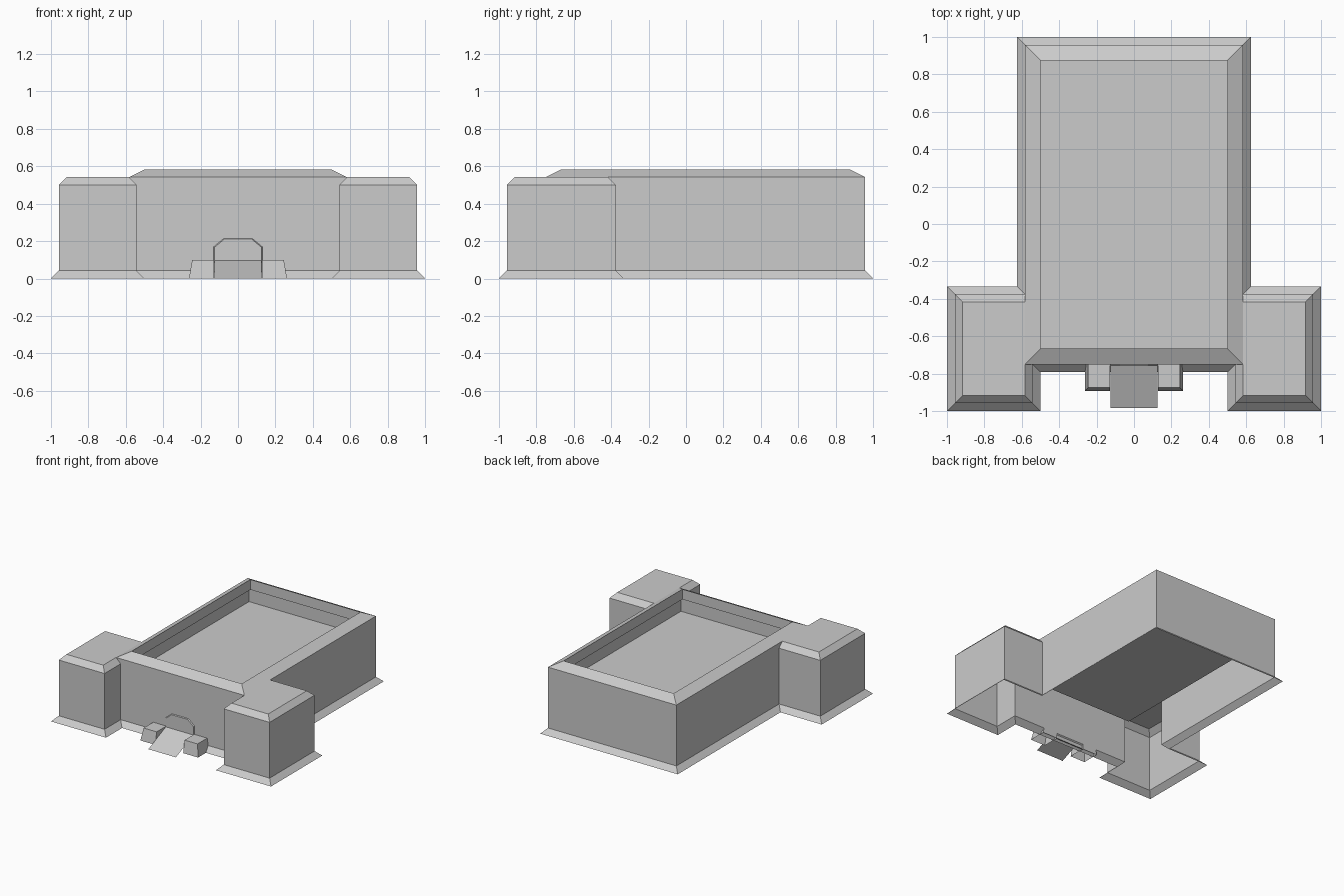
import bpy
import bmesh

if "Cube" in bpy.data.objects:
    bpy.data.objects.remove(bpy.data.objects["Cube"], do_unlink=True)

U = 1 / 24  # building module

stone = bpy.data.materials.new("grey_stone")
stone.use_nodes = True
stone.diffuse_color = (0.6, 0.6, 0.6, 1)
stone.node_tree.nodes["Principled BSDF"].inputs["Base Color"].default_value = (0.6, 0.6, 0.6, 1)


def finish(name, bm):
    bmesh.ops.remove_doubles(bm, verts=bm.verts, dist=0.0005)
    bmesh.ops.recalc_face_normals(bm, faces=bm.faces)
    mesh = bpy.data.meshes.new(name)
    bm.to_mesh(mesh)
    bm.free()
    mesh.materials.append(stone)
    obj = bpy.data.objects.new(name, mesh)
    bpy.context.collection.objects.link(obj)
    return obj


def ring(bm, points, z):
    return [bm.verts.new((x * U, y * U, z * U)) for x, y in points]


def bridge(bm, rings):
    for low, high in zip(rings, rings[1:]):
        n = len(low)
        for i in range(n):
            j = (i + 1) % n
            bm.faces.new((low[i], low[j], high[j], high[i]))


def outline(half):
    """Mirror the +x half of a footprint into a closed loop."""
    return half + [(-x, y) for x, y in reversed(half)]


def footprint(hall, front, inner, outer, tower_front, tower_back, back):
    return outline([(inner, front), (inner, tower_front), (outer, tower_front),
                    (outer, tower_back), (hall, tower_back), (hall, back)])


def rectangle(inset):
    return outline([(14 - inset, -18 + inset), (14 - inset, 23 - inset)])


# Outer shell: flared plinth, walls, chamfered tower tops
bm = bmesh.new()
plinth = footprint(15, -19, 12, 24, -24, -8, 24)
walls = footprint(14, -18, 13, 23, -23, -9, 23)
crown = footprint(14, -18, 14, 22, -22, -10, 23)
rings = [ring(bm, plinth, 0), ring(bm, walls, 1), ring(bm, walls, 12), ring(bm, crown, 13)]
bridge(bm, rings)
top = rings[-1]
bm.faces.new(top[0:5])
bm.faces.new(top[7:12])
finish("walls_and_towers", bm)

# Sloped parapet, its inner lip and the sunken roof deck
bm = bmesh.new()
levels = [(0, 13), (2, 14), (2, 12), (1, 12), (1, 9)]
rings = [ring(bm, rectangle(inset), z) for inset, z in levels]
bridge(bm, rings)
bm.faces.new(rings[-1])
finish("parapet_and_roof_deck", bm)

# Doorway panel with clipped upper corners
bm = bmesh.new()
half = [(0.13, 0.0), (0.13, 0.17), (0.075, 0.215)]
arch = outline(half)
back = [bm.verts.new((x, -0.75, z)) for x, z in arch]
front = [bm.verts.new((x * 0.97, -0.758, z * 0.98)) for x, z in arch]
bridge(bm, [back, front])
bm.faces.new(front)
finish("doorway", bm)

# Entrance ramp
bm = bmesh.new()
bm.faces.new([bm.verts.new(p) for p in ((-0.125, -0.985, 0), (0.125, -0.985, 0),
                                        (0.125, -0.75, 0.1), (-0.125, -0.75, 0.1))])
finish("entrance_ramp", bm)

# Tapered blocks either side of the ramp
for side, name in ((1, "left_ramp_block"), (-1, "right_ramp_block")):
    bm = bmesh.new()
    loops = []
    for outer, y, z in ((0.262, -0.893, 0), (0.245, -0.875, 0.1)):
        corners = ((0.127, y), (outer, y), (outer, -0.75), (0.127, -0.75))
        loops.append([bm.verts.new((side * x, v, z)) for x, v in corners])
    bridge(bm, loops)
    bm.faces.new(loops[-1])
    finish(name, bm)
